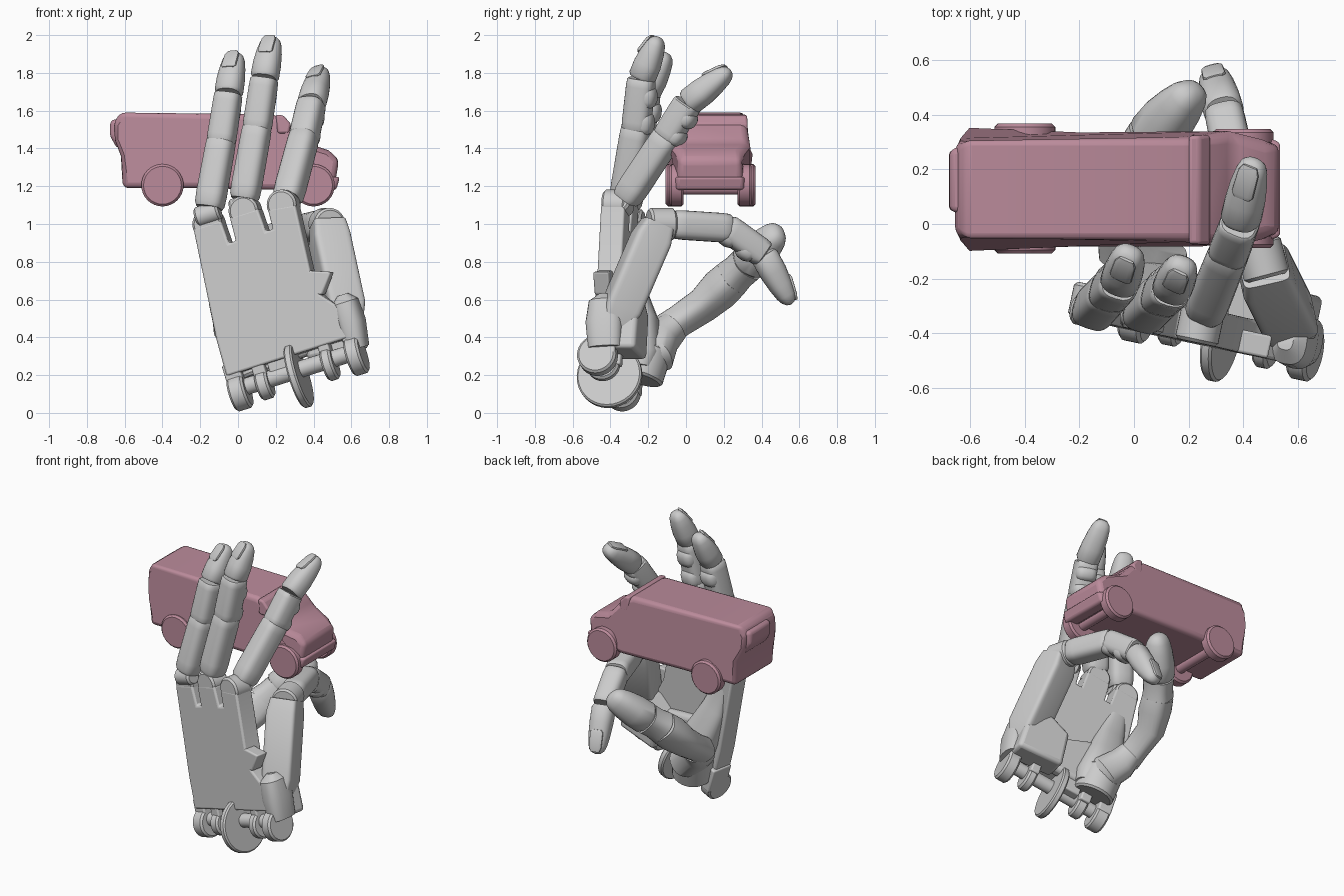
import bpy, bmesh, math
from mathutils import Vector as V

if "Cube" in bpy.data.objects:
    bpy.data.objects.remove(bpy.data.objects["Cube"])

# hand frame: R across the palm, U along it, N out of the palm side
W = V((0.3, -0.4, 0.2))
U = V((-.289, .067, .955)).normalized()
R = V((.95, -.2, .3))
R = (R - U * R.dot(U)).normalized()
N = U.cross(R)


def L(r, u, n=0):
    return W + R * r + U * u + N * n


def finish(name, bm, angle=35, bevel=0, mat=None):
    bmesh.ops.recalc_face_normals(bm, faces=bm.faces)
    me = bpy.data.meshes.new(name)
    bm.to_mesh(me)
    bm.free()
    ob = bpy.data.objects.new(name, me)
    bpy.context.collection.objects.link(ob)
    if mat:
        me.materials.append(mat)
    bpy.ops.object.select_all(action='DESELECT')
    ob.select_set(True)
    bpy.context.view_layer.objects.active = ob
    if bevel:
        b = ob.modifiers.new("bevel", 'BEVEL')
        b.width, b.segments, b.limit_method = bevel, 3, 'ANGLE'
    bpy.ops.object.shade_smooth_by_angle(angle=math.radians(angle))
    return ob


def loft(name, stations, side, power=2.6, seg=24, mat=None):
    """stations: (point, half width, half depth); rounded-box rings"""
    bm = bmesh.new()
    rings = []
    for i, (p, w, d) in enumerate(stations):
        a = stations[max(i - 1, 0)][0]
        b = stations[min(i + 1, len(stations) - 1)][0]
        t = (b - a).normalized()
        s = (side - t * side.dot(t)).normalized()
        k = s.cross(t)
        ring = []
        for j in range(seg):
            c, q = math.cos(2 * math.pi * j / seg), math.sin(2 * math.pi * j / seg)
            x = math.copysign(abs(c) ** (2 / power), c) * w
            y = math.copysign(abs(q) ** (2 / power), q) * d
            ring.append(bm.verts.new(p + s * x + k * y))
        rings.append(ring)
    for a, b in zip(rings, rings[1:]):
        for j in range(seg):
            bm.faces.new((a[j], a[(j + 1) % seg], b[(j + 1) % seg], b[j]))
    bm.faces.new(rings[0])
    bm.faces.new(rings[-1])
    return finish(name, bm, 40, mat=mat)


def cyl(name, c, axis, rad, length, mat=None):
    h = axis.normalized() * length / 2
    e = min(.012, length / 5, rad / 4)
    n = axis.normalized() * e
    side = V((0, 0, 1)) if abs(axis.normalized().z) < .9 else V((1, 0, 0))
    return loft(name, [(c - h, rad - e, rad - e), (c - h + n, rad, rad),
                       (c + h - n, rad, rad), (c + h, rad - e, rad - e)], side, 2, 32, mat)


def prism(name, outline, place, d0, d1, bevel=0, mat=None):
    bm = bmesh.new()
    a = [bm.verts.new(place(x, y, d0)) for x, y in outline]
    b = [bm.verts.new(place(x, y, d1)) for x, y in outline]
    bm.faces.new(a)
    bm.faces.new(b)
    for i in range(len(a)):
        j = (i + 1) % len(a)
        bm.faces.new((a[i], a[j], b[j], b[i]))
    return finish(name, bm, 35, bevel, mat)


def span(a, b, table, w):
    return [(a.lerp(b, t), w * s, w * q) for t, s, q in table]


TIP = [(0, .85, .85), (.06, 1, .97), (.35, .98, .97), (.62, .9, .84), (.82, .78, .68),
       (.92, .64, .52), (.98, .4, .3), (1, .12, .1)]
LINK = [(0, .85, .85), (.06, .97, .97), (.2, 1, 1), (.85, .97, 1), (.97, .95, .97), (1, .85, .9)]
BUMP = [(0, .6, .5), (.15, .9, .85), (.35, 1, 1), (.65, 1, 1), (.85, .9, .85), (1, .6, .5)]


def finger(name, pts, side, w=.078, start=.16):
    k, p, m, t = [V(x) for x in pts]
    cyl(name + "_hinge", k.lerp(p, start * .5), side, w * .7, w * 1.7)
    loft(name + "_proximal", span(k.lerp(p, start), p.lerp(m, .05), LINK, w), side, 3)
    loft(name + "_middle", span(p.lerp(k, .03), m, LINK, w * .96), side, 3)
    loft(name + "_tip", span(m, t, TIP, w * .95), side, 2.4)
    # ridged pads on the palm side of the middle link
    d = (m - p).normalized()
    s = (side - d * side.dot(d)).normalized()
    o = s.cross(d) * w * -.32
    for i, (a, b) in enumerate([(-.1, .38), (.42, .88)]):
        loft(name + "_pad_%d" % i, span(p.lerp(m, a) + o, p.lerp(m, b) + o, BUMP, w * .88), side, 2.8)
    # fingernail on the outer side
    d = (t - m).normalized()
    s = (side - d * side.dot(d)).normalized()
    out = s.cross(d)
    a, b = m.lerp(t, .52) + out * w * .82, m.lerp(t, .97) + out * w * .44
    loft(name + "_nail", [(a, w * .4, .006), (a.lerp(b, .12), w * .55, .012),
                          (a.lerp(b, .8), w * .52, .012), (b, w * .36, .006)], side, 3, 16)


# palm plate with slots between the rounded knuckle lobes
palm = [(-.285, .9), (-.13, .9), (-.125, .77), (-.085, .77), (-.08, .9), (.08, .9),
        (.085, .77), (.125, .77), (.13, .88), (.28, .86), (.25, .45), (.27, .36),
        (.39, .22), (.39, .1), (-.345, .1), (-.34, .3)]
prism("palm", palm, L, -.055, .075, .012)
for i, (r, u) in enumerate([(-.208, .9), (0, .91), (.207, .88)]):
    cyl("knuckle_lobe_%d" % i, L(r, u, .01), N, .08, .128)

# heel block and thumb-side pad of the palm
prism("palm_heel", [(.08, .06), (.39, .03), (.39, .24), (.25, .36), (.1, .3)], L, .03, .21, .025)
prism("palm_heel_bridge", [(-.3, .08), (.15, .08), (.15, .3), (-.1, .42), (-.3, .4)], L, .03, .12, .03)
loft("palm_pad", [(L(-.2, .72, .05), .06, .03), (L(-.2, .55, .06), .09, .05),
                  (L(-.19, .35, .1), .12, .1), (L(-.17, .15, .12), .13, .11), (L(-.16, .07, .12), .1, .08)], R)

# wrist lugs, disc and axle
for i, (r, w, rad) in enumerate([(-.31, .045, .095), (-.17, .035, .08), (.2, .03, .09), (.35, .04, .105)]):
    cyl("wrist_lug_%d" % i, L(r, 0, .0), R, rad, w * 2)
    prism("wrist_lug_arm_%d" % i, [(r - w, -.01), (r + w, -.01), (r + w, .16), (r - w, .16)],
          L, -.05, .1, .01)
cyl("wrist_disc", L(.02, -.01, 0), R, .175, .045)
prism("wrist_disc_mount", [(-.12, .0), (.0, .0), (.0, .14), (-.12, .14)], L, -.03, .1, .01)
cyl("wrist_axle", L(.02, .02), R, .045, .66)

# outer side of the wrist and the hinged outer metacarpal
loft("side_knuckle", [(L(.37, .33, .02), .03, .03), (L(.37, .29, .02), .07, .08),
                      (L(.37, .18, .03), .075, .1), (L(.36, .04, .04), .06, .09)], R, 2.6)
meta_side = V((.95, .25, .1))
loft("outer_metacarpal", [(V((.575, -.385, .46)), .08, .07), (V((.565, -.345, .55)), .1, .1),
                          (V((.485, -.185, .92)), .1, .1), (V((.475, -.15, 1.0)), .088, .08)],
     meta_side, 7, 32)
cyl("outer_knuckle", V((.47, -.13, 1.0)), V((.25, -.95, 0)), .085, .14)
prism("metacarpal_guide", [(.13, .38), (.28, .36), (.36, .46), (.2, .52)], L, -.055, .03, .01)

# fingers
finger("first_finger", [(-.165, -.33, 1.02), (-.09, -.25, 1.43), (-.05, -.21, 1.69), (-.015, -.1, 1.905)], R)
finger("second_finger", [(.02, -.34, 1.06), (.1, -.265, 1.5), (.14, -.235, 1.77), (.18, -.145, 1.99)], R)
finger("third_finger", [(.245, -.36, 1.07), (.35, -.1, 1.46), (.39, .01, 1.64), (.44, .235, 1.815)], R)
finger("outer_finger", [(.47, -.125, 1.0), (.37, .22, .985), (.33, .41, .84), (.29, .555, .575)],
       V((.95, .25, 0)))

# thumb
ts = V((-.635, -.205, .58))
cyl("thumb_swivel", L(-.2, .13, .13), U + N * .25, .13, .18)
loft("thumb_base", [(L(-.2, .16, .1), .12, .1), (L(-.21, .2, .18), .13, .11),
                    (V((.0, -.13, .4)), .1, .1), (V((-.03, -.06, .46)), .08, .08)], ts, 2.4)
a, b, c = V((-.04, -.12, .43)), V((-.06, .09, .57)), V((.01, .24, .71))
loft("thumb_proximal", [(a, .08, .08), (a.lerp(b, .4), .078, .078), (b, .085, .085),
                        (b.lerp(c, .6), .105, .095), (c, .1, .09)], ts, 2.8)
d, e = V((.07, .32, .785)), V((.225, .5, .97))
loft("thumb_joint", [(c, .1, .09), (c.lerp(d, .5), .09, .085), (d, .09, .09)], ts, 2.8)
loft("thumb_tip", span(d, e, TIP, .1), ts, 2.3)

# toy van
pink = bpy.data.materials.new("pink")
pink.diffuse_color = (.5, .26, .33, 1)
pink.use_nodes = True
pink.node_tree.nodes["Principled BSDF"].inputs["Base Color"].default_value = pink.diffuse_color


def van_side(x, z, side):
    taper = .19 + .02 * (1.59 - z) / .4
    if x > .45 or x < -.63:
        taper -= .035
    return V((x, .127 + side * taper, z))


body = [(-.625, 1.59), (.18, 1.58), (.25, 1.555), (.36, 1.43), (.48, 1.39), (.535, 1.34),
        (.51, 1.19), (.25, 1.18), (-.2, 1.19), (-.61, 1.19), (-.62, 1.36), (-.65, 1.44), (-.66, 1.53)]
prism("van_body", body, van_side, -1, 1, .03, pink)
prism("van_rear_bulge", [(-.6, 1.56), (-.675, 1.55), (-.68, 1.47), (-.64, 1.4), (-.6, 1.4)],
      van_side, -.5, .9, .02, pink)
prism("van_roof_visor", [(.2, 1.58), (.24, 1.575), (.28, 1.53), (.27, 1.48), (.21, 1.48)],
      van_side, -1.05, 1.03, .012, pink)
prism("van_front_bumper", [(.44, 1.25), (.54, 1.25), (.52, 1.18), (.44, 1.18)], van_side, -1, 1, .015, pink)
for x, spread in ((-.4, .2), (.4, .18)):
    cyl("van_axle", V((x, .13, 1.19)), V((0, 1, 0)), .035, .36, pink)
    for s in (-1, 1):
        cyl("van_wheel", V((x, .13 + s * spread, 1.205)), V((0, 1, 0)), .112, .075, pink)
